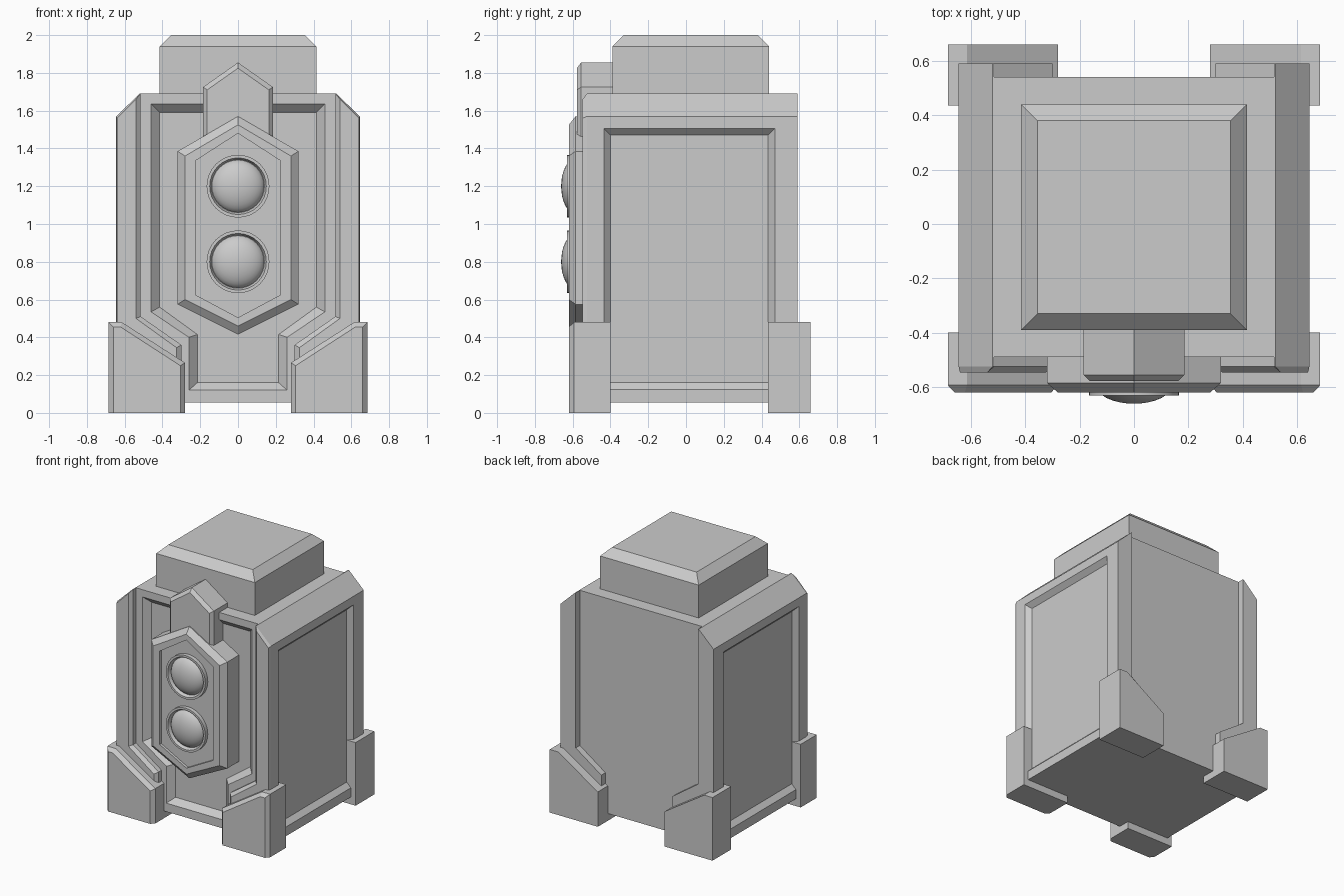
import bpy, bmesh, math
from mathutils import Matrix

if "Cube" in bpy.data.objects:
    bpy.data.objects.remove(bpy.data.objects["Cube"])


def loft(name, rings, smooth=False):
    """Join (y, [(x, z), ...]) cross-sections along y and cap both ends."""
    bm = bmesh.new()
    loops = [[bm.verts.new((x, y, z)) for x, z in pts] for y, pts in rings]
    n = len(loops[0])
    for a, b in zip(loops, loops[1:]):
        for i in range(n):
            j = (i + 1) % n
            bm.faces.new((a[i], a[j], b[j], b[i]))
    bm.faces.new(loops[0])
    bm.faces.new(loops[-1])
    return finish(name, bm, smooth)


def finish(name, bm, smooth=False):
    bmesh.ops.recalc_face_normals(bm, faces=bm.faces)
    me = bpy.data.meshes.new(name)
    bm.to_mesh(me)
    bm.free()
    ob = bpy.data.objects.new(name, me)
    bpy.context.collection.objects.link(ob)
    if smooth:
        bpy.ops.object.select_all(action='DESELECT')
        ob.select_set(True)
        bpy.context.view_layer.objects.active = ob
        bpy.ops.object.shade_smooth_by_angle(angle=math.radians(30))
    return ob


def frustum(name, low, high):
    """Solid between two z-levels; each is (x0, x1, y0, y1, z)."""
    bm = bmesh.new()
    v = [bm.verts.new((x, y, e[4])) for e in (low, high)
         for x, y in ((e[0], e[2]), (e[1], e[2]), (e[1], e[3]), (e[0], e[3]))]
    for f in ((0, 1, 2, 3), (4, 5, 6, 7), (0, 1, 5, 4), (1, 2, 6, 5), (2, 3, 7, 6), (3, 0, 4, 7)):
        bm.faces.new([v[i] for i in f])
    return finish(name, bm)


def sym(half):
    """Close a right-hand outline (top to bottom) with its mirror image."""
    return half + [(-x, z) for x, z in reversed(half) if x > 0]


def hexa(w, top, shoulder, hip, bottom):
    return [(0, top), (w, shoulder), (w, hip), (0, bottom), (-w, hip), (-w, shoulder)]


def flip(pts, s):
    return [(s * x, z) for x, z in pts]


def circle(r, z):
    return [(r * math.cos(t), z + r * math.sin(t))
            for t in (i * math.tau / 32 for i in range(32))]


# Main body with sunken front panel
outer = sym([(0.517, 1.69), (0.517, 0.535), (0.517, 0.40), (0.517, 0.055)])
rim = sym([(0.46, 1.635), (0.46, 0.535), (0.26, 0.40), (0.26, 0.12)])
floor = sym([(0.415, 1.59), (0.415, 0.56), (0.215, 0.415), (0.215, 0.16)])
loft("body", [(0.54, outer), (-0.49, outer), (-0.49, rim), (-0.445, floor)])

# Cap block with chamfered top
cap = (-0.415, 0.415, -0.39, 0.44)
frustum("cap_block", (*cap, 1.68), (*cap, 1.94))
frustum("cap_top", (*cap, 1.94), (-0.355, 0.355, -0.33, 0.38, 2.0))

# Side walls with a recessed panel, and feet
wall = [(0.645, 0.055), (0.645, 1.57), (0.52, 1.69), (0.515, 1.69),
        (0.515, 0.51), (0.30, 0.36), (0.30, 0.055)]
wall_front = [(0.64, 0.055), (0.64, 1.56), (0.541, 1.66), (0.54, 1.66),
              (0.54, 0.50), (0.325, 0.345), (0.325, 0.055)]
foot = [(0.28, 0), (0.28, 0.265), (0.615, 0.48), (0.685, 0.48), (0.685, 0)]
foot_front = [(0.305, 0), (0.305, 0.25), (0.622, 0.455), (0.66, 0.455), (0.66, 0)]
for side, s in (("right", 1), ("left", -1)):
    w = loft(f"{side}_side_wall", [(0.59, flip(wall, s)), (-0.525, flip(wall, s)),
                                   (-0.547, flip(wall_front, s))])
    # cutter tapers inwards: built along z, then turned to face sideways
    cut = frustum("panel_cutter", (-1.47, -0.16, -0.40, 0.435, 0.61),
                  (-1.53, -0.10, -0.46, 0.495, 0.67))
    cut.data.transform(Matrix.Rotation(math.pi / 2, 4, 'Y'))
    if s < 0:
        cut.data.transform(Matrix.Scale(-1, 4, (1, 0, 0)))
        cut.data.flip_normals()
    m = w.modifiers.new("panel", 'BOOLEAN')
    m.object, m.operation, m.solver = cut, 'DIFFERENCE', 'EXACT'
    bpy.context.view_layer.objects.active = w
    bpy.ops.object.modifier_apply(modifier=m.name)
    bpy.data.objects.remove(cut)

    loft(f"{side}_front_foot", [(-0.40, flip(foot, s)), (-0.593, flip(foot, s)),
                                (-0.62, flip(foot_front, s))])
    loft(f"{side}_back_foot", [(0.435, flip(foot, s)), (0.66, flip(foot, s))])

# Pointed crest plate above the shield
crest = hexa(0.185, 1.855, 1.725, 1.25, 1.12)
loft("crest_plate", [(-0.38, crest), (-0.555, crest),
                     (-0.578, hexa(0.163, 1.825, 1.71, 1.26, 1.14))])

# Shield plate with a shallow inner recess
shield = hexa(0.32, 1.57, 1.385, 0.575, 0.415)
inner = hexa(0.225, 1.48, 1.335, 0.625, 0.505)
loft("shield_plate", [(-0.43, shield), (-0.585, shield),
                      (-0.62, hexa(0.28, 1.525, 1.36, 0.60, 0.46)),
                      (-0.62, inner), (-0.60, inner)])

# Two lamps: a raised ring holding a dome
for name, z in (("upper", 1.2), ("lower", 0.8)):
    loft(f"{name}_lamp_ring", [(y, circle(r, z)) for y, r in
                               ((-0.58, 0.166), (-0.63, 0.166), (-0.63, 0.15), (-0.605, 0.14))],
         smooth=True)
    bm = bmesh.new()
    bmesh.ops.create_uvsphere(bm, u_segments=32, v_segments=16, radius=0.142)
    bm.transform(Matrix.Translation((0, -0.59, z)) @ Matrix.Diagonal((1, 0.5, 1, 1))
                 @ Matrix.Rotation(math.pi / 2, 4, 'X'))
    finish(f"{name}_lamp_dome", bm, smooth=True)
